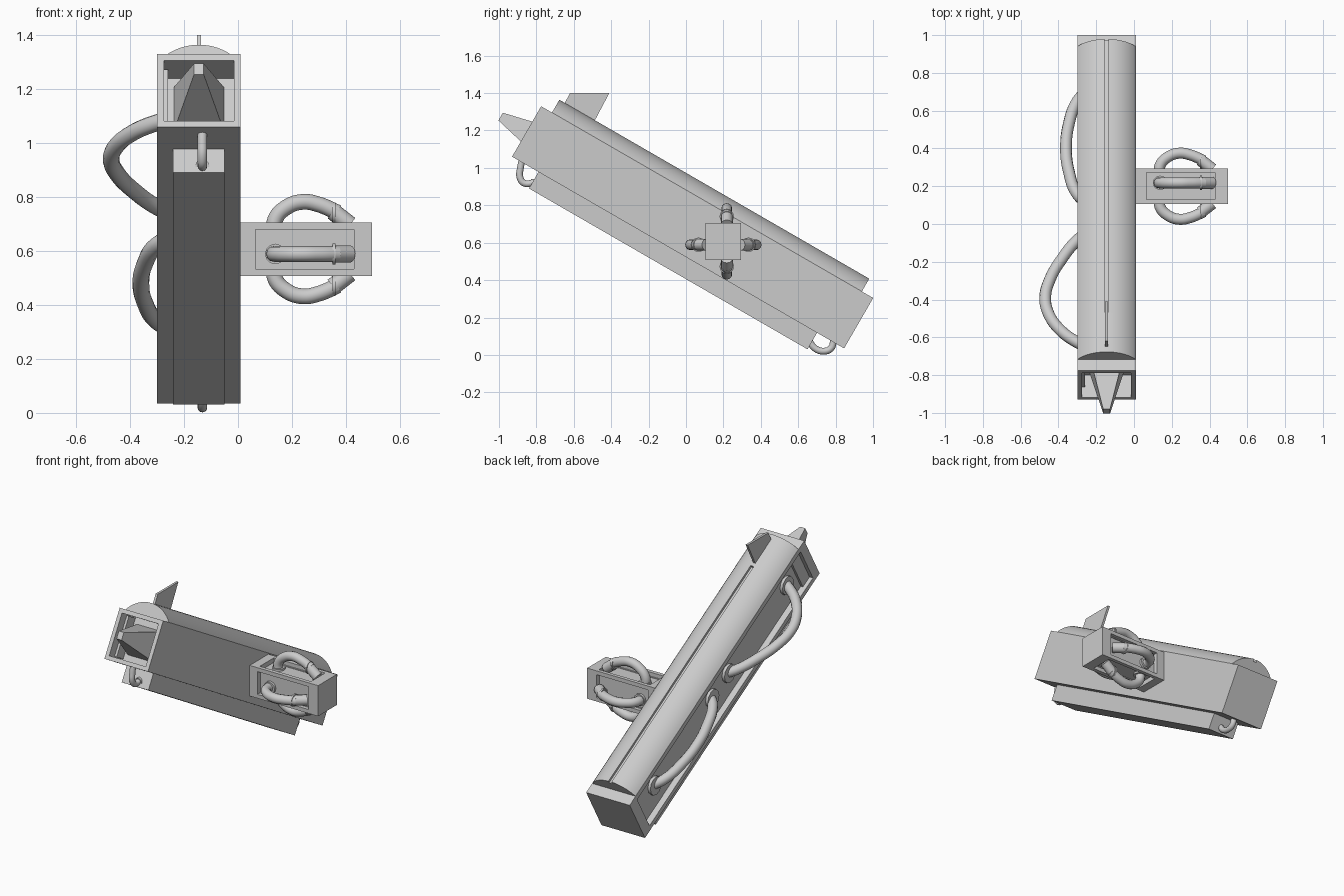
import bpy, bmesh, math
from mathutils import Vector, Matrix

if "Cube" in bpy.data.objects:
    bpy.data.objects.remove(bpy.data.objects["Cube"])

grey = bpy.data.materials.new("light_grey")
grey.diffuse_color = (0.6, 0.6, 0.6, 1)
grey.use_nodes = True
grey.node_tree.nodes["Principled BSDF"].inputs["Base Color"].default_value = grey.diffuse_color

# Tilted frame: x across, y along the body toward the low rear end, z out of its top
TILT = Matrix.Translation((0, -0.93, 1.06)) @ Matrix.Rotation(math.radians(-30), 4, 'X')
FLAT = Matrix.Identity(4)
MID = -0.145  # centre line of the body


def finish(name, bm, mat, smooth=False):
    bmesh.ops.recalc_face_normals(bm, faces=bm.faces[:])
    me = bpy.data.meshes.new(name)
    bm.to_mesh(me)
    bm.free()
    ob = bpy.data.objects.new(name, me)
    bpy.context.collection.objects.link(ob)
    ob.matrix_world = mat
    me.materials.append(grey)
    if smooth:
        bpy.ops.object.select_all(action='DESELECT')
        ob.select_set(True)
        bpy.context.view_layer.objects.active = ob
        bpy.ops.object.shade_smooth_by_angle(angle=math.radians(30))
    return ob


def box(lo, hi):
    bm = bmesh.new()
    bmesh.ops.create_cube(bm, size=1)
    for v in bm.verts:
        v.co = [hi[i] if v.co[i] > 0 else lo[i] for i in range(3)]
    bm.normal_update()
    return bm


def recess(bm, normal, lo, hi, depth):
    """Sink a rectangular panel, limited by lo and hi, into the face with this normal."""
    n = Vector(normal)
    f = max(bm.faces, key=lambda f: f.normal.dot(n) * 10 + f.calc_area())
    bmesh.ops.inset_individual(bm, faces=[f], thickness=0.01)
    for v in f.verts:
        for i in range(3):
            if abs(n[i]) < 0.5:
                v.co[i] = min(max(v.co[i], lo[i]), hi[i])
    inner = bmesh.ops.extrude_discrete_faces(bm, faces=[f])['faces'][0]
    bmesh.ops.translate(bm, verts=inner.verts[:], vec=-n * depth)
    bm.normal_update()


def prism(name, pts, vec, mat, smooth=False):
    bm = bmesh.new()
    f = bm.faces.new([bm.verts.new(p) for p in pts])
    ext = bmesh.ops.extrude_face_region(bm, geom=[f])['geom']
    bmesh.ops.translate(bm, vec=vec, verts=[g for g in ext if isinstance(g, bmesh.types.BMVert)])
    if not any(set(g.verts) == set(f.verts) for g in bm.faces if g.is_valid) :
        bm.faces.new(f.verts)
    finish(name, bm, mat, smooth)


def tube(name, pts, r, mat=FLAT):
    cu = bpy.data.curves.new(name, 'CURVE')
    cu.dimensions = '3D'
    cu.bevel_depth = r
    cu.bevel_resolution = 4
    cu.resolution_u = 6
    cu.use_fill_caps = True
    sp = cu.splines.new('BEZIER')
    sp.bezier_points.add(len(pts) - 1)
    for bp, p in zip(sp.bezier_points, pts):
        bp.co = p
        bp.handle_left_type = bp.handle_right_type = 'AUTO' if len(pts) > 2 else 'VECTOR'
    ob = bpy.data.objects.new(name, cu)
    bpy.context.collection.objects.link(ob)
    ob.matrix_world = mat
    cu.materials.append(grey)
    bpy.ops.object.select_all(action='DESELECT')
    ob.select_set(True)
    bpy.context.view_layer.objects.active = ob
    bpy.ops.object.convert(target='MESH')
    bpy.ops.object.shade_smooth_by_angle(angle=math.radians(35))


# Main body with a muzzle opening and a long side panel
bm = box((-0.30, 0, 0), (0.01, 2.05, 0.311))
recess(bm, (0, -1, 0), (-0.275, 0, 0.025), (-0.015, 0, 0.285), 0.137)
recess(bm, (-1, 0, 0), (0, 0.06, 0.03), (0, 1.98, 0.28), 0.04)
finish("body", bm, TILT)

# Tapered muzzle
bm = box((-0.095, -0.16, -0.095), (0.095, 0.145, 0.095))
for v in bm.verts:
    if v.co.y < 0:
        v.co.x *= 0.19
        v.co.z *= 0.25
finish("muzzle", bm, TILT @ Matrix.Translation((MID, 0, 0.155)))

# Lower bar
finish("lower_bar", box((-0.24, 0.163, -0.102), (-0.05, 1.883, 0.005)), TILT)

# Arched top cover, grooved behind the fin
R, H = 0.19, 0.08
half = math.asin(0.155 / R)


def arch(y, groove):
    arc = [half * (i / 10 - 1) for i in range(21)]
    pts = [(R * math.sin(a), R * math.cos(a) - R + H) for a in arc]
    if groove:
        g = 0.011
        left = [p for p in pts if p[0] < -g - 0.001]
        right = [p for p in pts if p[0] > g + 0.001]
        pts = left + [(-g, H), (-g, H - 0.015), (g, H - 0.015), (g, H)] + right
    return [(MID + x, y, 0.31 + z) for x, z in pts]


prism("top_cover_front", arch(0.067, False), (0, 0.243, 0), TILT, True)
prism("top_cover", arch(0.31, True), (0, 1.67, 0), TILT, True)

# Sight fin
fin = [(-0.62, 1.40), (-0.41, 1.40), (-0.50, 1.23), (-0.66, 1.325)]
prism("fin", [(MID - 0.0075, y, z) for y, z in fin], (0.015, 0, 0), FLAT)

# Large side hoses with collars, given as (distance out, distance along)
hoses = {
    "front_hose": [(-0.06, 0.225), (0, 0.255), (0.09, 0.33), (0.152, 0.43), (0.17, 0.53),
                   (0.145, 0.64), (0.085, 0.76), (0, 0.88), (-0.06, 0.93)],
    "rear_hose": [(-0.06, 1.10), (0, 1.16), (0.045, 1.30), (0.06, 1.44), (0.045, 1.59),
                  (0, 1.73), (-0.06, 1.80)],
}
for name, path in hoses.items():
    tube(name, [(-0.30 - o, u, 0.165) for o, u in path], 0.031, TILT)
    for end, (o, u) in (("start", path[0]), ("end", path[-1])):
        u += 0.012 if end == "start" else -0.012
        tube(f"{name}_{end}_collar", [(-0.25, u, 0.165), (-0.278, u, 0.165)], 0.058, TILT)

# Small hooks joining the body and the lower bar
hooks = {
    "front_hook": [(-0.875, 1.05), (-0.885, 1.0), (-0.888, 0.95), (-0.865, 0.918), (-0.80, 0.925)],
    "rear_hook": [(0.655, 0.08), (0.69, 0.035), (0.735, 0.02), (0.775, 0.035), (0.79, 0.08)],
}
for name, path in hooks.items():
    tube(name, [(-0.132, y, z) for y, z in path], 0.018)
tube("front_hook_collar", [(-0.132, -0.80, 0.915), (-0.132, -0.828, 0.915)], 0.026)

# Side arm with a recessed panel on each long face
bm = box((0, 0.105, 0.508), (0.497, 0.295, 0.705))
outs = {"front": (0, -1, 0), "back": (0, 1, 0), "top": (0, 0, 1), "bottom": (0, 0, -1)}
for n in outs.values():
    recess(bm, n, (0.065, 0.13, 0.533), (0.43, 0.272, 0.68), 0.03)
finish("side_arm", bm, FLAT)

# Looped hose, ring and plug on each arm face
loop = [(0.135, 0.05), (0.138, 0.11), (0.18, 0.155), (0.24, 0.175), (0.30, 0.165), (0.37, 0.135)]
for side, n in outs.items():
    shift = Vector((0, 0, -0.018)) if n[1] else Vector((0, 0.018, 0))
    base = Vector((0, 0.2, 0.607)) + shift

    def at(x, h):
        return base + Vector((x, 0, 0)) + Vector(n) * h

    tube(f"arm_hose_{side}", [at(x, h) for x, h in loop], 0.029)
    tube(f"arm_ring_{side}", [at(0.35, 0.134), at(0.361, 0.134)], 0.039)
    tube(f"arm_plug_{side}", [at(0.352, 0.139), at(0.415, 0.09)], 0.032)
    tube(f"arm_collar_{side}", [at(0.138, 0.06), at(0.138, 0.08)], 0.038)
